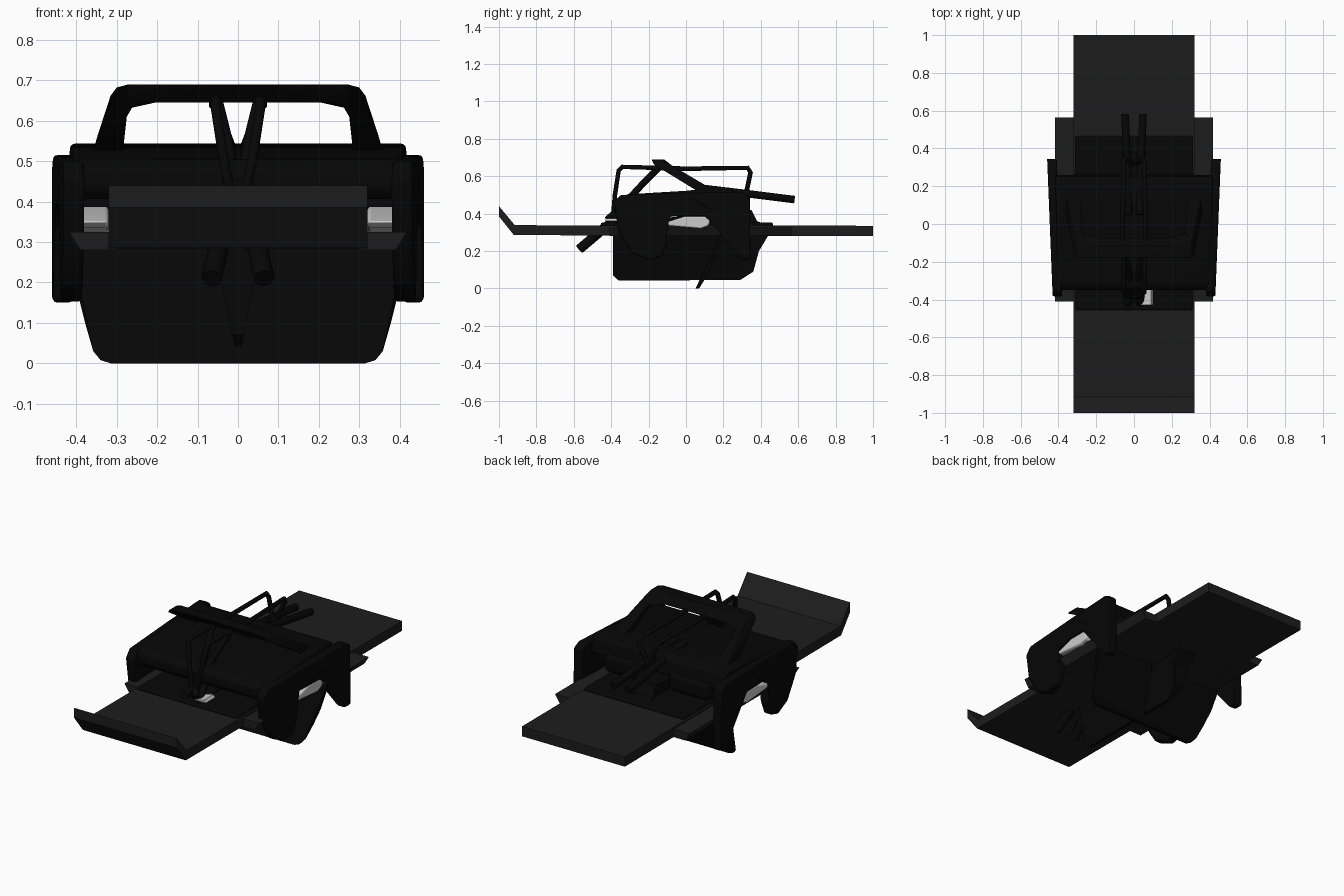
import bpy, bmesh, math
from mathutils import Vector

if "Cube" in bpy.data.objects:
    bpy.data.objects.remove(bpy.data.objects["Cube"])


def material(name, v):
    m = bpy.data.materials.new(name)
    m.diffuse_color = (v, v, v, 1)
    m.use_nodes = True
    m.node_tree.nodes["Principled BSDF"].inputs["Base Color"].default_value = m.diffuse_color
    return m


BLACK = material("black", 0.002)
DARK = material("dark_grey", 0.012)
LIGHT = material("light_grey", 0.55)


def finish(name, bm, mat, bevel=0.0):
    bmesh.ops.recalc_face_normals(bm, faces=bm.faces)
    me = bpy.data.meshes.new(name)
    bm.to_mesh(me)
    bm.free()
    ob = bpy.data.objects.new(name, me)
    bpy.context.collection.objects.link(ob)
    me.materials.append(mat)
    if bevel:
        b = ob.modifiers.new("bevel", 'BEVEL')
        b.width, b.segments, b.limit_method = bevel, 3, 'ANGLE'
        bpy.ops.object.select_all(action='DESELECT')
        ob.select_set(True)
        bpy.context.view_layer.objects.active = ob
        bpy.ops.object.shade_smooth_by_angle(angle=math.radians(40))
    return ob


def prism(name, pts, a, b, axis, mat, bevel=0.0, shape=None):
    """Extrude an outline: axis 'x' reads (y, z), axis 'y' reads (x, z)."""
    bm = bmesh.new()
    put = (lambda p, t: (t, *p)) if axis == 'x' else (lambda p, t: (p[0], t, p[1]))
    rings = [[bm.verts.new(put(p, t)) for p in pts] for t in (a, b)]
    bm.faces.new(rings[0])
    bm.faces.new(rings[1][::-1])
    n = len(pts)
    for i in range(n):
        j = (i + 1) % n
        bm.faces.new((rings[0][i], rings[0][j], rings[1][j], rings[1][i]))
    # Split the caps so a bent outline stays clean
    bmesh.ops.triangulate(bm, faces=[f for f in bm.faces if len(f.verts) > 4 and shape])
    if shape:
        for v in bm.verts:
            v.co = shape(v.co)
    return finish(name, bm, mat, bevel)


def box(name, lo, hi, mat, bevel=0.0):
    y0, y1, z0, z1 = lo[1], hi[1], lo[2], hi[2]
    return prism(name, [(y0, z0), (y1, z0), (y1, z1), (y0, z1)], lo[0], hi[0], 'x', mat, bevel)


def rod(name, pts, r, mat=BLACK, taper=1.0):
    cu = bpy.data.curves.new(name, 'CURVE')
    cu.dimensions, cu.bevel_depth, cu.bevel_resolution, cu.use_fill_caps = '3D', r, 2, True
    sp = cu.splines.new('POLY')
    sp.points.add(len(pts) - 1)
    for p, c in zip(sp.points, pts):
        p.co = (*c, 1)
    sp.points[0].radius = taper
    ob = bpy.data.objects.new(name, cu)
    bpy.context.collection.objects.link(ob)
    cu.materials.append(mat)


def mirrored(right):
    return right + [(-x, z) for x, z in reversed(right)]


# Long deck with upturned front lip, and the wider plate across it
prism("deck", [(1, 0.28), (-0.92, 0.285), (-1, 0.385), (-1, 0.44), (-0.915, 0.338), (1, 0.335)],
      -0.32, 0.32, 'x', DARK)
for s in (-1, 1):
    prism("side_plate", [(0.3 * s, 0.28), (0.39 * s, 0.28), (0.418 * s, 0.325), (0.3 * s, 0.325)],
          -0.41, 0.565, 'y', DARK)

# Mat lying on the deck
box("mat", (-0.31, -0.455, 0.33), (0.31, 0.465, 0.352), BLACK, 0.008)

# Hood shell, slightly narrower toward the front, with a liner over the side pods
prism("hood", [(-0.32, 0.40), (-0.35, 0.43), (-0.35, 0.48), (-0.32, 0.503), (0, 0.522), (0.27, 0.543),
               (0.32, 0.53), (0.33, 0.44), (0.3, 0.44), (0.28, 0.505), (0, 0.49), (-0.31, 0.465)],
      -0.41, 0.41, 'x', BLACK, 0.012,
      lambda c: Vector((c.x * (1 + 0.05 * c.y), c.y - (0.07 if c.y > 0.2 else 0), c.z)))

# Side fenders: rounded front lobe, open arch, straight rear leg
for s in (-1, 1):
    prism("fender", [(-0.385, 0.46), (-0.35, 0.50), (0, 0.51), (0.3, 0.515), (0.34, 0.495), (0.345, 0.15),
                     (0.295, 0.15), (0.28, 0.34), (0.22, 0.385), (-0.08, 0.385), (-0.12, 0.36),
                     (-0.10, 0.24), (-0.13, 0.17), (-0.2, 0.15), (-0.29, 0.19), (-0.36, 0.30)],
          0.395 * s, 0.446 * s, 'x', BLACK, 0.012,
          lambda c, s=s: Vector((c.x + s * 0.04 * c.y, c.y, c.z)))
    # Pale side pods showing in the arches
    prism("side_pod", [(-0.12, 0.35), (-0.09, 0.335), (0.08, 0.32), (0.12, 0.335), (0.13, 0.36),
                       (0.1, 0.387), (0, 0.387)], 0.32 * s, 0.44 * s, 'x', LIGHT, 0.008)
    box("pod_liner", (0.3 * s, -0.1, 0.386), (0.41 * s, 0.2, 0.42), BLACK)
    # Padded blocks under the hood
    box("cushion", (s * 0.2 - 0.13, 0.08, 0.36), (s * 0.2 + 0.13, 0.27, 0.47), BLACK, 0.03)

# Slanted hoop over the hood
outer = [(0.36, 0.52), (0.345, 0.57), (0.315, 0.662), (0.30, 0.682), (0.27, 0.69)]
inner = [(0.285, 0.52), (0.28, 0.57), (0.275, 0.61), (0.262, 0.632), (0.235, 0.645)]
for s in (-1, 1):
    # each half is built as an L-shaped outline meeting at the centre
    half = [(s * x, z) for x, z in outer + [(0, 0.69), (0, 0.645)] + inner[::-1]]
    prism("hoop_half", half, -0.032, 0.032, 'y', BLACK, 0.008,
          lambda c: Vector((c.x, c.y * (1 + max(0, 0.62 - c.z) * 5) + 0.075 - 1.75 * (min(c.z, 0.668) - 0.54), c.z)))

# Slanted lower shield hanging under the deck
prism("lower_shield", mirrored([(0.315, 0.0), (0.34, 0.008), (0.358, 0.03), (0.378, 0.1),
                                (0.398, 0.18), (0.415, 0.30)]),
      -0.01, 0.01, 'y', BLACK, 0.0,
      lambda c: Vector((c.x, c.y + 0.06 + 0.65 * c.z - 0.6 * c.z ** 2, c.z)))

# Central keel below the deck, wedge shaped
prism("keel", [(-0.39, 0.3), (-0.39, 0.07), (-0.36, 0.042), (0.29, 0.045), (0.36, 0.09), (0.39, 0.2),
               (0.45, 0.3), (0.45, 0.33), (0.38, 0.36), (0.35, 0.42), (-0.3, 0.36)],
      -0.06, 0.06, 'x', BLACK, 0.0,
      lambda c: Vector((c.x * min(1, 0.12 + max(0, c.z - 0.04) * 4), c.y, c.z)))

# Crossing straps, front grips and rear handles
for s in (-1, 1):
    rod("strap_loop", [(0.01 * s, -0.39, 0.38), (0.035 * s, -0.38, 0.5), (0.055 * s, -0.36, 0.63),
                       (0.055 * s, -0.34, 0.65), (0.06 * s, 0, 0.64), (0.055 * s, 0.33, 0.645),
                       (0.05 * s, 0.345, 0.62), (0.005 * s, 0.32, 0.5)], 0.013)
    rod("diagonal_strap", [(0.055 * s, -0.14, 0.65), (0.03 * s, -0.24, 0.55), (0.005 * s, -0.36, 0.42),
                           (-0.03 * s, -0.42, 0.37)], 0.018)
    rod("front_grip", [(0.03 * s, -0.33, 0.41), (0.04 * s, -0.44, 0.32), (0.065 * s, -0.57, 0.21)],
        0.026, taper=0.6)
    rod("rear_handle", [(0.03 * s, 0.05, 0.54), (0.035 * s, 0.3, 0.51), (0.048 * s, 0.58, 0.475)], 0.02)

# Pale tag at the front
prism("front_tag", [(0.03, 0.36), (0.1, 0.36), (0.09, 0.375), (0.06, 0.368)], -0.43, -0.345, 'y', LIGHT)
